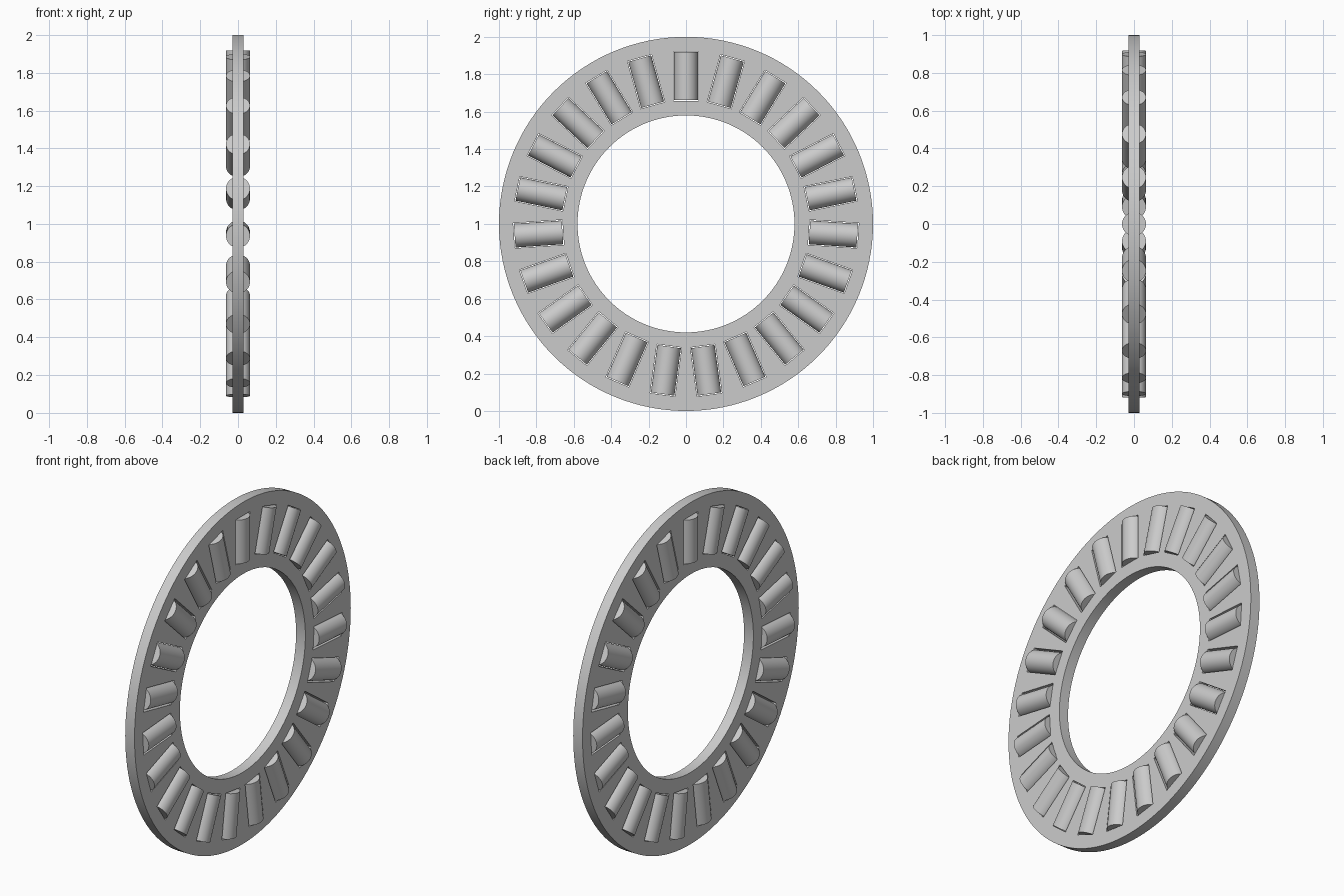
import bpy, math
from mathutils import Matrix, Vector

if "Cube" in bpy.data.objects:
    bpy.data.objects.remove(bpy.data.objects["Cube"])

COUNT = 23                      # rollers around the cage
CENTRE = Vector((0, 0, 1))
R_OUT, R_IN, HALF_T = 1.0, 0.58, 0.03
MID, LENGTH, ROLLER_R = 0.79, 0.256, 0.0635

steel = bpy.data.materials.new("steel grey")
steel.diffuse_color = (0.6, 0.6, 0.6, 1)
steel.use_nodes = True
steel.node_tree.nodes["Principled BSDF"].inputs["Base Color"].default_value = steel.diffuse_color


def spoke(i):
    """Frame at the top of the ring, turned to the i-th roller position."""
    turn = Matrix.Rotation(math.tau * i / COUNT, 4, 'X')
    return Matrix.Translation(CENTRE) @ turn @ Matrix.Translation((0, 0, MID))


def finish(obj, name):
    obj.name = obj.data.name = name
    obj.data.materials.clear()
    obj.data.materials.append(steel)
    bpy.ops.object.select_all(action='DESELECT')
    obj.select_set(True)
    bpy.context.view_layer.objects.active = obj
    bpy.ops.object.shade_smooth_by_angle(angle=math.radians(30))


def cylinder(radius, depth, sides):
    bpy.ops.mesh.primitive_cylinder_add(vertices=sides, radius=radius, depth=depth)
    return bpy.context.object


def cut(obj, cutter):
    mod = obj.modifiers.new("cut", 'BOOLEAN')
    mod.operation, mod.solver, mod.object = 'DIFFERENCE', 'EXACT', cutter
    bpy.context.view_layer.objects.active = obj
    bpy.ops.object.modifier_apply(modifier=mod.name)
    bpy.data.objects.remove(cutter, do_unlink=True)


# Flat cage ring, axis along x
lay = Matrix.Translation(CENTRE) @ Matrix.Rotation(math.pi / 2, 4, 'Y')
cage = cylinder(R_OUT, 2 * HALF_T, 128)
cage.data.transform(lay)
bore = cylinder(R_IN, 0.4, 128)
bore.data.transform(lay)
cut(cage, bore)

# Rectangular pockets, slightly larger than the rollers
pockets = []
for i in range(COUNT):
    bpy.ops.mesh.primitive_cube_add(size=1)
    pocket = bpy.context.object
    pocket.data.transform(spoke(i) @ Matrix.Diagonal((0.2, 0.134, 0.264, 1)))
    pockets.append(pocket)
bpy.ops.object.select_all(action='DESELECT')
for pocket in pockets:
    pocket.select_set(True)
bpy.ops.object.join()
cut(cage, bpy.context.object)
finish(cage, "cage_ring")

# Radial rollers sharing one mesh
roller = cylinder(ROLLER_R, LENGTH, 48)
finish(roller, "roller_01")
roller.matrix_world = spoke(0)
for i in range(1, COUNT):
    copy = bpy.data.objects.new(f"roller_{i + 1:02d}", roller.data)
    copy.matrix_world = spoke(i)
    bpy.context.collection.objects.link(copy)
